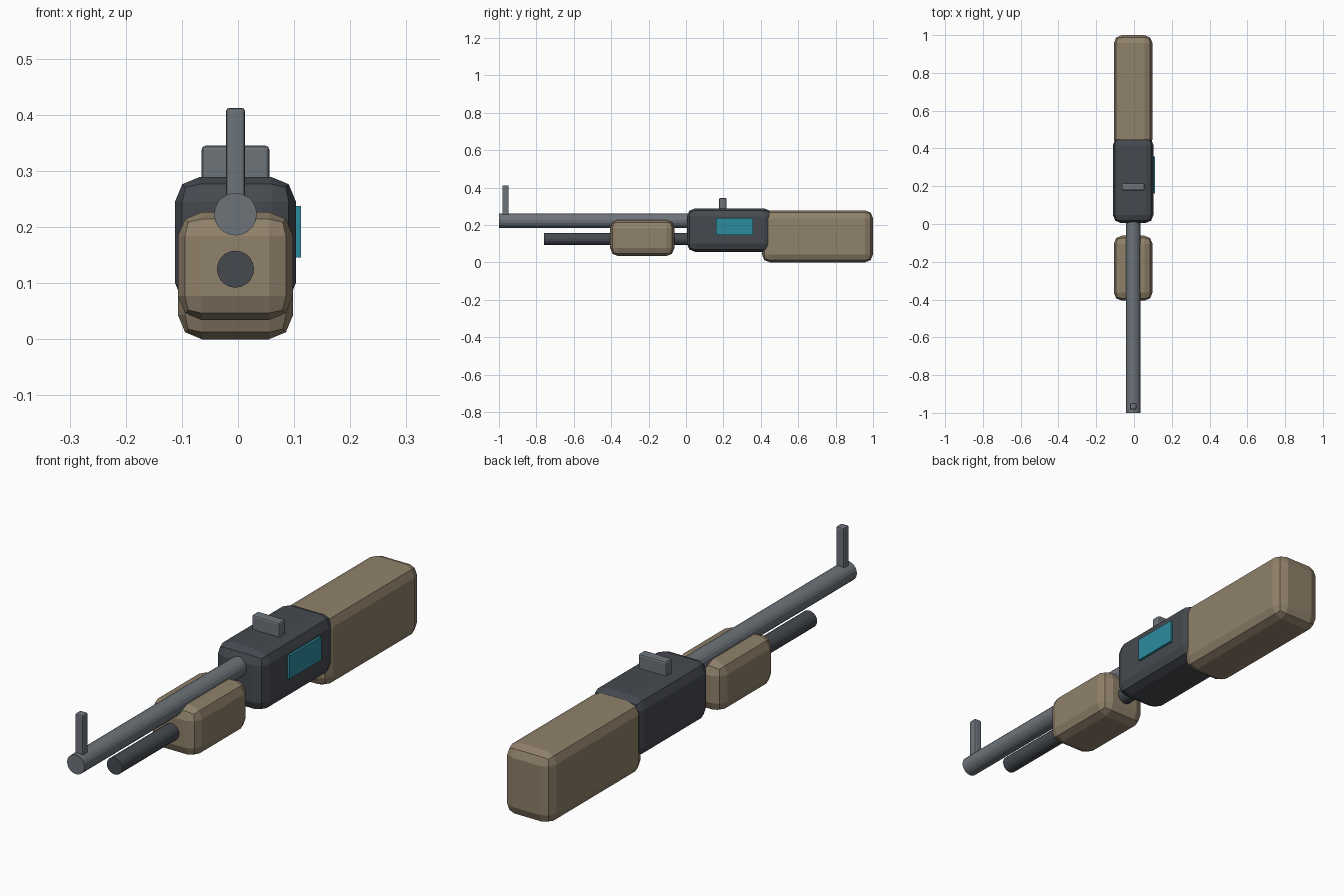
import bpy, bmesh
from mathutils import Matrix, Vector

if "Cube" in bpy.data.objects:
    bpy.data.objects.remove(bpy.data.objects["Cube"])

CX = -0.0045  # centre line, offset by the side panel


def material(name, rgb):
    m = bpy.data.materials.new(name)
    m.diffuse_color = (*rgb, 1)
    m.use_nodes = True
    m.node_tree.nodes["Principled BSDF"].inputs["Base Color"].default_value = m.diffuse_color
    return m


tan = material("tan", (0.28, 0.22, 0.145))
dark = material("dark", (0.06, 0.068, 0.08))
metal = material("metal", (0.155, 0.175, 0.195))
teal = material("teal", (0.025, 0.26, 0.35))


def finish(bm, name, mat):
    mesh = bpy.data.meshes.new(name)
    bm.to_mesh(mesh)
    bm.free()
    mesh.materials.append(mat)
    ob = bpy.data.objects.new(name, mesh)
    bpy.context.collection.objects.link(ob)
    return ob


def box(name, x, y, z, mat, bevel=0.0, segments=2):
    """Box from (min, max) ranges, with an optional rounded edge."""
    bm = bmesh.new()
    lo, hi = Vector((x[0], y[0], z[0])), Vector((x[1], y[1], z[1]))
    bmesh.ops.create_cube(bm, size=1, matrix=Matrix.Translation((lo + hi) / 2)
                          @ Matrix.Diagonal((*(hi - lo), 1)))
    ob = finish(bm, name, mat)
    if bevel:
        mod = ob.modifiers.new("Bevel", "BEVEL")
        mod.width = bevel
        mod.segments = segments
    return ob


def tube(name, y, z, radius, mat, sides=20):
    """Cylinder along y."""
    bm = bmesh.new()
    bmesh.ops.create_cone(bm, cap_ends=True, segments=sides, radius1=radius,
                          radius2=radius, depth=y[1] - y[0],
                          matrix=Matrix.Translation((CX, sum(y) / 2, z))
                          @ Matrix.Rotation(1.5707963, 4, "X"))
    return finish(bm, name, mat)


def mid(half):
    return (CX - half, CX + half)


# Main bodies
box("stock", mid(0.1025), (0.406, 1.0), (0.0, 0.279), tan, 0.043)
box("receiver", mid(0.1075), (0.005, 0.461), (0.057, 0.289), dark, 0.043)
box("forend", mid(0.1025), (-0.406, -0.062), (0.034, 0.227), tan, 0.043)

# Barrel and the tube below it
tube("barrel", (-1.0, 0.06), 0.223, 0.038, metal)
tube("magazine_tube", (-0.76, 0.06), 0.125, 0.033, dark)

# Sights
box("front_sight", mid(0.017), (-0.982, -0.948), (0.225, 0.4125), metal, 0.006)
box("rear_sight", mid(0.0603), (0.177, 0.217), (0.265, 0.345), metal, 0.007)

# Coloured panel on the right side
box("side_panel", (0.085, 0.112), (0.161, 0.357), (0.146, 0.238), teal)
